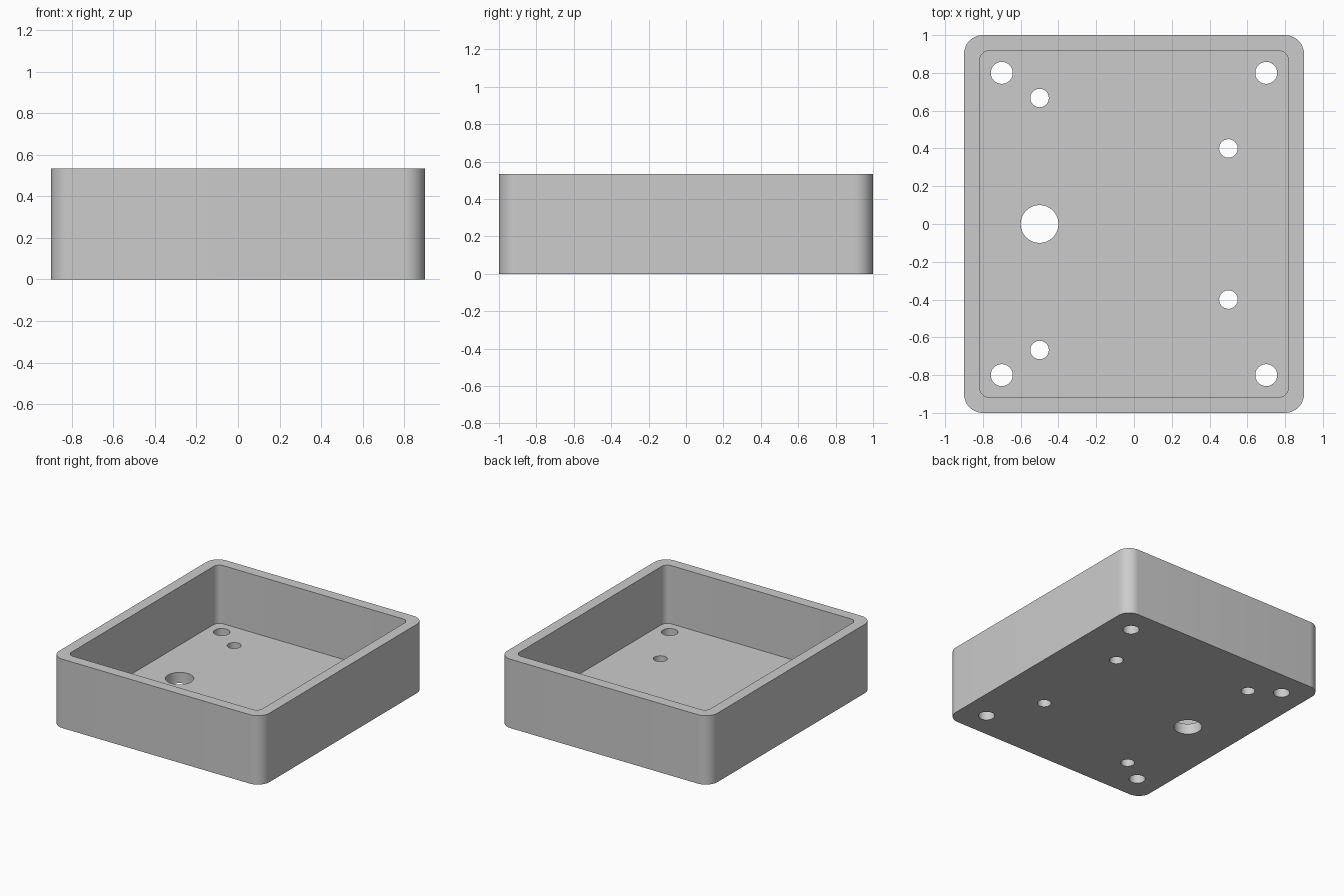
import bpy
import bmesh
from math import cos, sin, pi, radians

cube = bpy.data.objects.get("Cube")
if cube:
    bpy.data.objects.remove(cube, do_unlink=True)

HEIGHT, WALL, FLOOR = 0.533, 0.083, 0.083
HALF_X, HALF_Y = 0.9, 1.0

grey = bpy.data.materials.new("plain_grey")
grey.use_nodes = True
colour = (0.6, 0.6, 0.6, 1)
grey.diffuse_color = colour
grey.node_tree.nodes["Principled BSDF"].inputs["Base Color"].default_value = colour


def prism(name, outline, z0, z1):
    """Extrude a flat outline from z0 up to z1."""
    bm = bmesh.new()
    base = bm.faces.new([bm.verts.new((x, y, z0)) for x, y in outline])
    top = bmesh.ops.extrude_face_region(bm, geom=[base])["geom"]
    verts = [v for v in top if isinstance(v, bmesh.types.BMVert)]
    bmesh.ops.translate(bm, verts=verts, vec=(0, 0, z1 - z0))
    bmesh.ops.recalc_face_normals(bm, faces=bm.faces)
    mesh = bpy.data.meshes.new(name)
    bm.to_mesh(mesh)
    bm.free()
    mesh.materials.append(grey)
    obj = bpy.data.objects.new(name, mesh)
    bpy.context.collection.objects.link(obj)
    return obj


def rounded_rectangle(hx, hy, r, steps=12):
    points = []
    for i, (sx, sy) in enumerate([(1, 1), (-1, 1), (-1, -1), (1, -1)]):
        for k in range(steps + 1):
            a = (i + k / steps) * pi / 2
            points.append((sx * (hx - r) + r * cos(a), sy * (hy - r) + r * sin(a)))
    return points


def circle(x, y, r, steps=48):
    return [(x + r * cos(2 * pi * k / steps), y + r * sin(2 * pi * k / steps))
            for k in range(steps)]


# Open tray: outer block, hollowed from above
tray = prism("tray", rounded_rectangle(HALF_X, HALF_Y, 0.1), 0, HEIGHT)
cutters = [prism("cavity_cutter",
                 rounded_rectangle(HALF_X - WALL, HALF_Y - WALL, 0.05),
                 FLOOR, HEIGHT + 0.1)]

# Floor holes: corner screws, inner mounts mirrored front to back, cable hole
holes = [(-0.5, 0, 0.1)]
for side in (-1, 1):
    holes += [(-0.7, 0.8 * side, 0.058), (0.7, 0.8 * side, 0.058),
              (-0.5, 0.667 * side, 0.049), (0.5, 0.4 * side, 0.049)]
for x, y, r in holes:
    cutters.append(prism("hole_cutter", circle(x, y, r), -0.1, FLOOR + 0.1))

# Cut everything, then discard the cutters
bpy.ops.object.select_all(action="DESELECT")
bpy.context.view_layer.objects.active = tray
tray.select_set(True)
for cutter in cutters:
    cutter.hide_render = True
    cut = tray.modifiers.new("cut", "BOOLEAN")
    cut.operation = "DIFFERENCE"
    cut.solver = "EXACT"
    cut.object = cutter
    bpy.ops.object.modifier_apply(modifier=cut.name)
    bpy.data.objects.remove(cutter, do_unlink=True)

bpy.ops.object.shade_smooth_by_angle(angle=radians(30))
